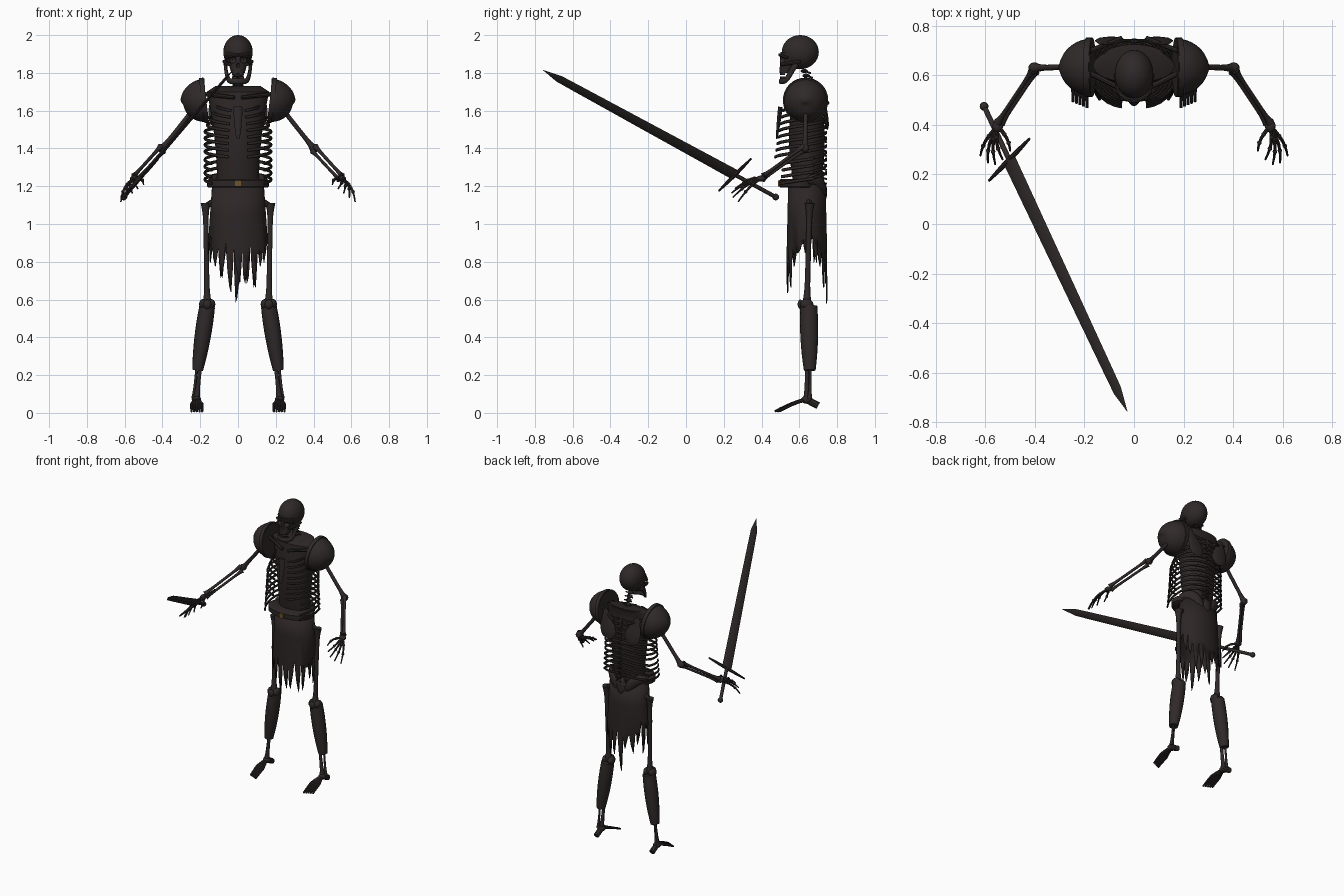
import bpy, bmesh, math, random
from mathutils import Vector, Matrix

random.seed(4)
default_cube = bpy.data.objects.get("Cube")
if default_cube:
    bpy.data.objects.remove(default_cube, do_unlink=True)
finished = []
UP, ACROSS, DEEP = Vector((0, 0, 1)), Vector((1, 0, 0)), Vector((0, 1, 0))
BODY_Y = .64


def material(name, red, green, blue):
    result = bpy.data.materials.new(name)
    result.use_nodes = True
    colour = (red, green, blue, 1)
    result.diffuse_color = colour
    result.node_tree.nodes["Principled BSDF"].inputs["Base Color"].default_value = colour
    return result


BONE = material("dark bone", .028, .021, .021)
CLOTH = material("dark cloth", .026, .019, .019)
STEEL = material("dark steel", .029, .022, .022)
GOLD = material("buckle gold", .16, .09, .02)


def finish(name, mesh, mat):
    bmesh.ops.recalc_face_normals(mesh, faces=mesh.faces)
    data = bpy.data.meshes.new(name)
    mesh.to_mesh(data)
    data.materials.append(mat)
    part = bpy.data.objects.new(name, data)
    bpy.context.collection.objects.link(part)
    finished.append(part)
    return part


def finish_pair(name, mesh, mat):
    # the model's left part, then its mirrored twin
    finish("left_" + name, mesh, mat)
    for vert in mesh.verts:
        vert.co.x = -vert.co.x
    finish("right_" + name, mesh, mat)


def skin(mesh, rings):
    for lower, upper in zip(rings, rings[1:]):
        for k in range(len(lower)):
            mesh.faces.new((lower[k - 1], lower[k], upper[k], upper[k - 1]))
    mesh.faces.new(rings[0])
    mesh.faces.new(rings[-1])


def sweep(mesh, path, radius, sides=8, wide=UP, flat=1):
    # elliptical tube; radius is a number or a function of the way along
    path = [Vector(point) for point in path]
    last = len(path) - 1
    rings = []
    for i, point in enumerate(path):
        along = (path[min(i + 1, last)] - path[max(i - 1, 0)]).normalized()
        guide = DEEP if abs(along.dot(wide.normalized())) > .97 else wide
        u = (guide - along * guide.dot(along)).normalized()
        v = along.cross(u) * flat
        size = radius(i / last) if callable(radius) else radius
        angles = [math.tau * k / sides for k in range(sides)]
        rings.append([mesh.verts.new(point + (u * math.cos(a) + v * math.sin(a)) * size) for a in angles])
    skin(mesh, rings)


def line(start, end, steps=8):
    start, end = Vector(start), Vector(end)
    return [start.lerp(end, i / steps) for i in range(steps + 1)]


def curve(rule, steps=12):
    return [rule(i / steps) for i in range(steps + 1)]


def taper(start, end):
    return lambda t: start + (end - start) * t


def ball(mesh, place, size, segments=12):
    size = size if isinstance(size, tuple) else (size, size, size)
    shape = Matrix.Translation(place) @ Matrix.Diagonal((*size, 1))
    bmesh.ops.create_uvsphere(mesh, u_segments=segments, v_segments=segments // 2 + 2, radius=1, matrix=shape)


def box(mesh, place, size):
    bmesh.ops.create_cube(mesh, size=1, matrix=Matrix.Translation(place) @ Matrix.Diagonal((*size, 1)))


def bone(mesh, start, end, radius):
    # long bone with swollen ends
    sweep(mesh, line(start, end, 16), lambda t: radius * (.85 + .8 * abs(2 * t - 1) ** 6), 10)


def ellipse_point(angle, y, width, depth, z):
    return (width * math.sin(angle), y - depth * math.cos(angle), z)


def loft(mesh, rows, sides=32):
    # each row: height, centre y, half width, half depth
    skin(mesh, [[mesh.verts.new(ellipse_point(math.tau * k / sides, y, width, depth, z)) for k in range(sides)]
                for z, y, width, depth in rows])


# Skull with carved sockets
mesh = bmesh.new()
for x in (-.03, .03):
    ball(mesh, (x, .5, 1.87), (.021, .03, .019))
ball(mesh, (0, .49, 1.84), (.011, .02, .015))
cutter = finish("socket_cutter", mesh, BONE)
cutter.hide_render = cutter.hide_viewport = True
mesh = bmesh.new()
ball(mesh, (0, .605, 1.91), (.078, .098, .09), 32)
cranium = finish("cranium", mesh, BONE)
mesh = bmesh.new()
loft(mesh, curve(lambda t: (1.8 + .11 * t, .53 + .03 * t, .036 + .03 * t, .036 + .024 * t), 4))
face = finish("face", mesh, BONE)
for part in (cranium, face):
    carve = part.modifiers.new("sockets", "BOOLEAN")
    carve.object = cutter
    carve.solver = "EXACT"

# Jaw, cheekbones and teeth
mesh = bmesh.new()


def jaw_point(t):
    swing = math.pi * (t - .5)
    return (.067 * math.sin(swing), .59 - .09 * math.cos(swing), 1.755 + .09 * abs(math.sin(swing)) ** 8)


sweep(mesh, curve(jaw_point, 20), .015, 10, flat=.6)
for s in (-1, 1):
    sweep(mesh, curve(lambda t: (s * (.045 + .028 * t ** .5), .505 + .1 * t, 1.845 + .015 * t), 4), .01)
    sweep(mesh, curve(lambda t: (s * .065 * t, .497 + .04 * t * t, 1.895 - .015 * t * t), 4), .009)
for i in range(-4, 5):
    swing = i * .27
    for z in (1.775, 1.797):
        box(mesh, ellipse_point(swing, .535, .033, .033, z), (.007, .007, .014))
finish("jaw_and_cheeks", mesh, BONE)

# Spine, leaning forward into the neck
mesh = bmesh.new()
for z in curve(taper(1.2, 1.81), 25):
    y = .71 - .4 * max(0, z - 1.6)
    ball(mesh, (0, y, z), (.02, .02, .0105), 10)
    sweep(mesh, [(0, y, z), (0, y + .036, z - .012)], .005, 6)
    sweep(mesh, [(-.03, y + .01, z), (.03, y + .01, z)], .005, 6)
finish("spine", mesh, BONE)

# Ribs: upper ones reach the breastbone, lower ones float
mesh = bmesh.new()
for i in range(12):
    width = min(.165, .105 + .016 * i)
    reach = .95 if i < 8 else .75
    depth = .12 + .006 * i

    def rib_point(t):
        swing = math.pi * t * reach
        front = depth if t > .5 else .11
        return (width * math.sin(swing) ** .8 + .012, .632 + front * math.cos(swing), 1.66 - .035 * i - .06 * t)

    sweep(mesh, curve(rib_point, 16), .0085, flat=.65)
finish_pair("ribs", mesh, BONE)
mesh = bmesh.new()
sweep(mesh, line((0, .5, 1.62), (0, .48, 1.45)), lambda t: .024 - .016 * t * t, 8, ACROSS, .5)
finish("breastbone", mesh, BONE)

# Shoulder blades and collar bones
mesh = bmesh.new()
sweep(mesh, line((.13, .725, 1.7), (.08, .75, 1.5)), lambda t: .01 + .05 * math.sin(math.pi * (1 - t) ** .6),
      10, ACROSS, .2)
sweep(mesh, line((.05, .75, 1.64), (.2, .69, 1.7)), .01)
sweep(mesh, line((.02, .53, 1.67), (.2, .62, 1.69)), .011)
finish_pair("shoulder_bones", mesh, BONE)

# Ragged vest inside the ribs
mesh = bmesh.new()
vest_rows = curve(lambda t: (1.2 + t / 2, BODY_Y, .11 + .055 * t * t, .07 + .025 * math.sin(math.pi * t)), 8)
loft(mesh, vest_rows + [(1.73, .68, .12, .045)])
finish("vest", mesh, CLOTH)

# Arms
mesh = bmesh.new()
bone(mesh, (.21, .635, 1.64), (.4, .63, 1.4), .014)
ball(mesh, (.405, .63, 1.4), .022)
bone(mesh, (.41, .62, 1.41), (.55, .41, 1.255), .0105)
bone(mesh, (.395, .615, 1.385), (.535, .405, 1.235), .0095)
finish_pair("arm", mesh, BONE)

# Hands: five bowed fingers fanned from the wrist, thumb first
mesh = bmesh.new()
wrist = Vector((.55, .395, 1.24))
ball(mesh, wrist, (.022, .026, .016))
for k in range(5):
    spread = Vector((.03 * k - .05, -.1 - .055 * math.sin(math.pi * k / 4.5), -.03 - .023 * k))
    bow = Vector((.014 if k else -.012, 0, .014))
    finger = curve(lambda t: wrist + spread * t + bow * math.sin(math.pi * t), 6)
    sweep(mesh, finger, taper(.009, .004))
    for knuckle in finger[2:5:2]:
        ball(mesh, knuckle, .0095, 8)
finish_pair("hand", mesh, BONE)

# Pauldrons: dome with a raised inner rim
mesh = bmesh.new()
sweep(mesh, curve(lambda t: (.17 + .127 * math.sin(t * math.pi / 2), .633, 1.655 - .015 * t)),
      lambda t: .115 * math.cos(t * 1.55), 32)
sweep(mesh, line((.168, .633, 1.656), (.192, .633, 1.653), 2), .12, 32)
finish_pair("pauldron", mesh, STEEL)

# Legs: thigh, knee, two shin bones
mesh = bmesh.new()
knee, ankle = Vector((.163, BODY_Y, .575)), Vector((.22, BODY_Y, .07))
bone(mesh, (.172, .655, 1.11), knee, .0165)
sweep(mesh, line((.175, .655, 1.09), (.13, .65, 1.12)), .016)
for x in (-.021, .021):
    ball(mesh, knee + ACROSS * x, (.022, .035, .028))
ball(mesh, knee - DEEP * .035, (.022, .014, .025))
bone(mesh, knee, ankle, .0125)
bone(mesh, (.19, .665, .53), (.235, .655, .075), .008)
finish_pair("leg", mesh, BONE)
mesh = bmesh.new()
sweep(mesh, line((.163, .65, .565), (.214, .655, .225)), lambda t: .045 + .02 * t - .034 * t * t, 16, DEEP, .92)
finish_pair("greave", mesh, STEEL)

# Feet: heel and five arched toes
mesh = bmesh.new()
ball(mesh, ankle, (.025, .03, .022))
sweep(mesh, line(ankle, (.22, .7, .038)), .019)
for k in range(5):
    sideways = .014 * k - .03
    length = .17 - .006 * k
    sweep(mesh, curve(lambda t: ankle + Vector((sideways * min(1, 2 * t), -length * t, -.062 * t ** 1.4)), 6),
          taper(.011, .006))
finish_pair("foot", mesh, BONE)

# Pelvis
mesh = bmesh.new()
sweep(mesh, curve(lambda t: (.03 + .115 * t, .725 - .085 * t * t, 1.15 + .085 * math.sin(2 * t))),
      lambda t: .018 + .018 * math.sin(math.pi * t), 12, flat=.6)
finish_pair("hip_bone", mesh, BONE)
mesh = bmesh.new()
ball(mesh, (0, .725, 1.17), (.04, .022, .06))
finish("tail_bone", mesh, BONE)

# Belt and buckle
mesh = bmesh.new()
loft(mesh, [(1.215 + height, .6, .164 - inset, .107 - inset)
            for height, inset in ((-.022, .008), (-.016, 0), (.016, 0), (.022, .008))])
finish("belt", mesh, CLOTH)
mesh = bmesh.new()
box(mesh, (0, .491, 1.214), (.032, .009, .032))
finish("buckle", mesh, GOLD)

# Torn skirt: strips around the waist, each narrowing to a ragged tip
mesh = bmesh.new()
strips = 22
step = math.tau / strips


def skirt_vert(angle, z):
    flare = min(1, (1.21 - z) * 3)
    return mesh.verts.new(ellipse_point(angle, BODY_Y, .137 + .023 * flare, .1 + .008 * flare, z))


notches = [random.uniform(.84, .96) for strip in range(strips)]
for i, left in enumerate(notches):
    right = notches[(i + 1) % strips]
    start, lean = (i - .5) * step, random.uniform(-.3, .3)
    # front and back hang longest, the sides are short
    longest = .58 + .22 * abs(math.sin(i * step)) ** 3
    tip = longest + random.choice((0, .05, .1, .16))
    middle = (min(left, right) + tip) / 2
    rows = [(0, 1, 1.21, 1.21), (0, 1, 1.05, 1.05), (0, 1, left, right),
            (.2 + lean / 2, .85 + lean / 2, middle, middle + .02), (.4 + lean, .6 + lean, tip + .03, tip)]
    edges = [(skirt_vert(start + step * a, za), skirt_vert(start + step * b, zb)) for a, b, za, zb in rows]
    for (p, q), (r, s) in zip(edges, edges[1:]):
        mesh.faces.new((p, q, s, r))
bmesh.ops.remove_doubles(mesh, verts=mesh.verts, dist=.0005)
skirt = finish("torn_skirt", mesh, CLOTH)
skirt.modifiers.new("thickness", "SOLIDIFY").thickness = .006

# Sword, edge turned along the crossguard
pommel, point = Vector((-.605, .475, 1.143)), Vector((-.027, -.757, 1.815))
guard = Vector((.082, .085, .085))
hilt = pommel.lerp(point, .175)
mesh = bmesh.new()
sweep(mesh, line(hilt, point, 12), lambda t: min(.036 - .012 * t, .001 + .28 * (1 - t)), 4, guard, .3)
finish("sword_blade", mesh, STEEL)
mesh = bmesh.new()
sweep(mesh, line(pommel, hilt), .011, 10)
ball(mesh, pommel, .018)
sweep(mesh, line(hilt - guard, hilt + guard), lambda t: .005 + .006 * math.sin(math.pi * t))
finish("sword_hilt", mesh, STEEL)

# Smooth shading with sharp edges kept
bpy.ops.object.select_all(action="DESELECT")
for part in finished:
    part.select_set(part != cutter)
bpy.context.view_layer.objects.active = skirt
bpy.ops.object.shade_smooth_by_angle(angle=math.radians(40))
